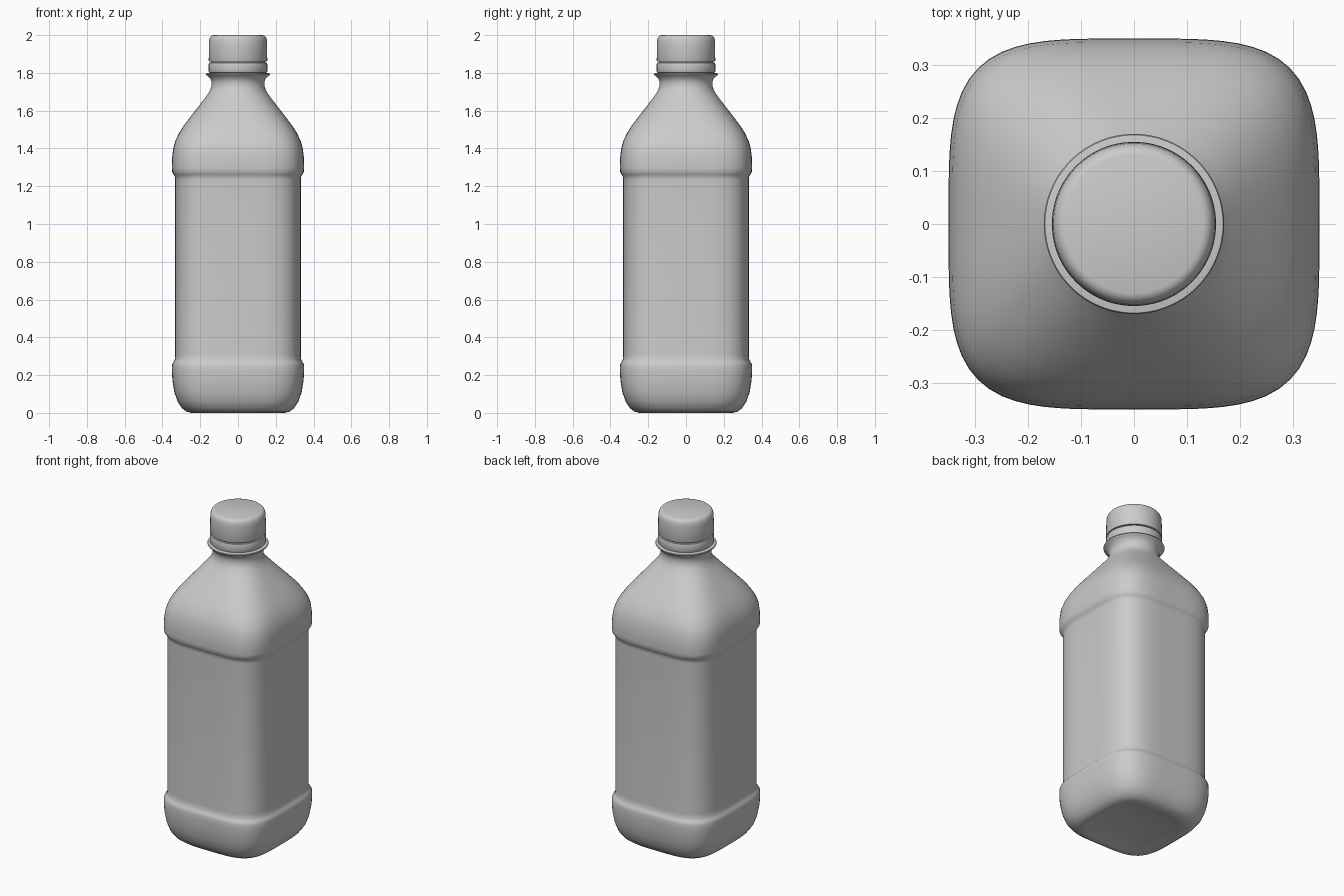
import bpy, bmesh, math

cube = bpy.data.objects.get("Cube")
if cube:
    bpy.data.objects.remove(cube, do_unlink=True)

# One plain grey plastic
grey = bpy.data.materials.new("grey plastic")
grey.use_nodes = True
COLOUR = (0.6, 0.6, 0.6, 1.0)
grey.diffuse_color = COLOUR
grey.node_tree.nodes["Principled BSDF"].inputs["Base Color"].default_value = COLOUR


def loft(name, profile, segments=96, angle=40):
    """Stack rings of (height, half width, squareness); squareness 2 is a circle."""
    bm = bmesh.new()
    rings = []
    for z, w, n in profile:
        ring = []
        for i in range(segments):
            a = 2 * math.pi * i / segments
            c, s = math.cos(a), math.sin(a)
            r = w / (abs(c) ** n + abs(s) ** n) ** (1 / n)
            ring.append(bm.verts.new((r * c, r * s, z)))
        rings.append(ring)
    for low, high in zip(rings, rings[1:]):
        for i in range(segments):
            j = (i + 1) % segments
            bm.faces.new((low[i], low[j], high[j], high[i]))
    bm.faces.new(rings[0][::-1])
    bm.faces.new(rings[-1])
    bmesh.ops.recalc_face_normals(bm, faces=bm.faces[:])
    mesh = bpy.data.meshes.new(name)
    bm.to_mesh(mesh)
    bm.free()
    mesh.materials.append(grey)
    obj = bpy.data.objects.new(name, mesh)
    bpy.context.collection.objects.link(obj)
    bpy.ops.object.select_all(action="DESELECT")
    obj.select_set(True)
    bpy.context.view_layer.objects.active = obj
    bpy.ops.object.shade_smooth_by_angle(angle=math.radians(angle))
    return obj


# Squarish bottle: recessed base, foot band, label panel, shoulder, round neck
loft("bottle_body", [
    (0.02, 0.08, 2.5), (0.015, 0.18, 3.0), (0.003, 0.225, 3.5), (0.0, 0.245, 3.7),
    (0.006, 0.272, 3.8), (0.025, 0.297, 3.9), (0.06, 0.32, 4), (0.11, 0.337, 4),
    (0.17, 0.347, 4), (0.22, 0.35, 4), (0.25, 0.35, 4), (0.262, 0.347, 4),
    (0.272, 0.34, 4), (0.285, 0.334, 4), (0.31, 0.333, 4),
    (1.235, 0.333, 4), (1.25, 0.334, 4), (1.262, 0.341, 4), (1.275, 0.348, 4),
    (1.295, 0.35, 4), (1.35, 0.349, 4), (1.40, 0.343, 4), (1.44, 0.332, 3.9),
    (1.48, 0.313, 3.7), (1.52, 0.288, 3.5), (1.57, 0.25, 3.2), (1.62, 0.211, 2.8),
    (1.66, 0.18, 2.5), (1.69, 0.158, 2.2), (1.71, 0.147, 2.05), (1.73, 0.141, 2),
    (1.75, 0.14, 2), (1.768, 0.145, 2), (1.782, 0.158, 2),
], angle=50)

# Flared collar under the cap
loft("neck_collar", [
    (1.77, 0.145, 2), (1.782, 0.158, 2), (1.788, 0.167, 2), (1.793, 0.17, 2),
    (1.797, 0.168, 2), (1.80, 0.15, 2),
])

# Thread neck seen in the gaps around the cap
loft("neck_thread", [(1.78, 0.143, 2), (1.94, 0.143, 2)])

# Tamper ring
loft("tamper_ring", [
    (1.80, 0.147, 2), (1.802, 0.152, 2), (1.808, 0.155, 2),
    (1.848, 0.155, 2), (1.853, 0.153, 2), (1.854, 0.148, 2),
])

# Screw cap with a rounded top edge
loft("screw_cap", [
    (1.86, 0.147, 2), (1.861, 0.153, 2), (1.866, 0.155, 2), (1.96, 0.154, 2),
    (1.978, 0.152, 2), (1.99, 0.147, 2), (1.997, 0.14, 2), (2.0, 0.131, 2),
])
